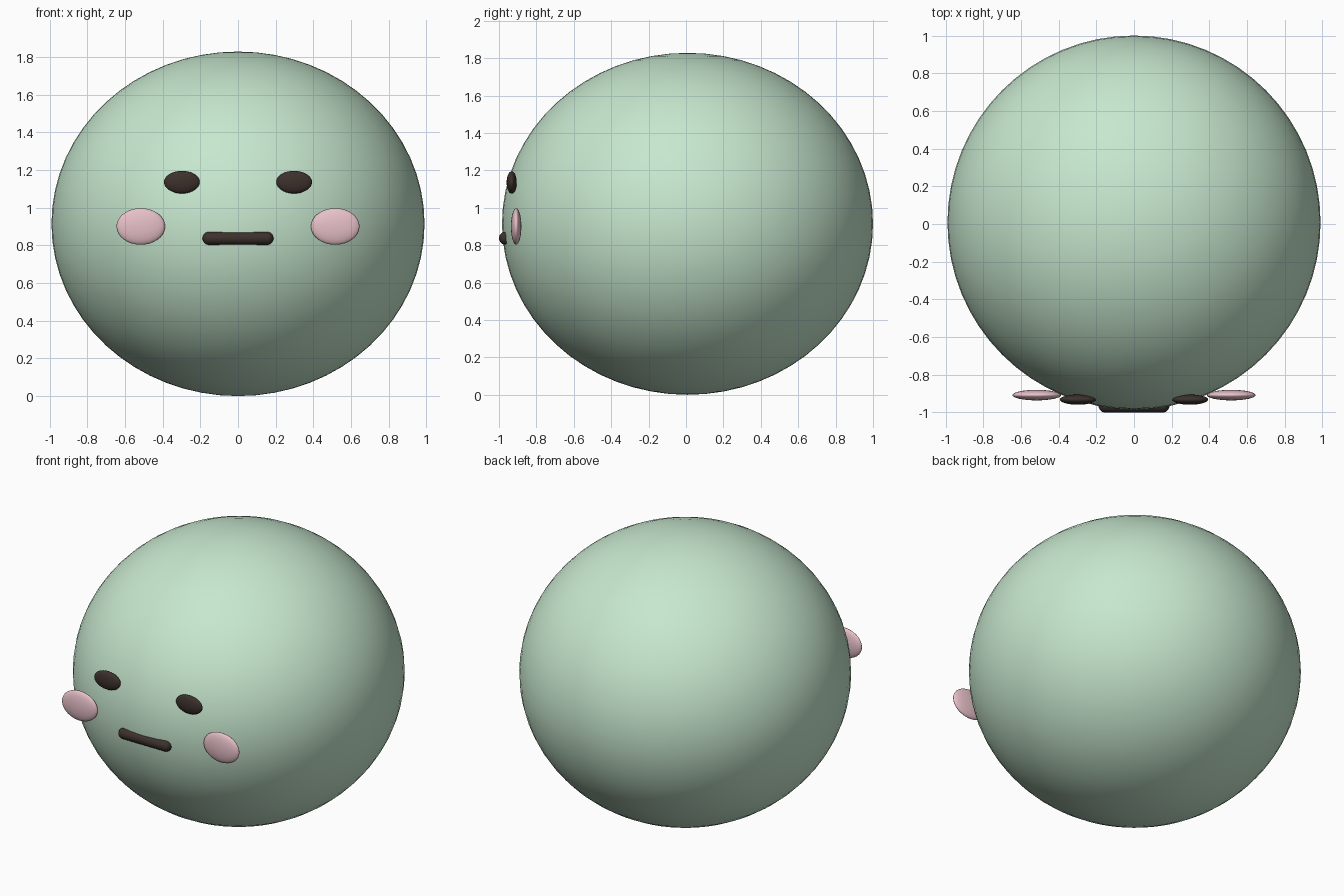
import bpy, bmesh
from mathutils import Matrix

if "Cube" in bpy.data.objects:
    bpy.data.objects.remove(bpy.data.objects["Cube"])


def material(name, rgb):
    m = bpy.data.materials.new(name)
    m.diffuse_color = (*rgb, 1)
    m.use_nodes = True
    m.node_tree.nodes["Principled BSDF"].inputs["Base Color"].default_value = m.diffuse_color
    return m


GREEN = material("soft_green", (0.57, 0.80, 0.62))
DARK = material("dark_brown", (0.045, 0.03, 0.025))
PINK = material("blush_pink", (0.80, 0.53, 0.58))


def ellipsoid(name, center, radii, mat, segments=32, rings=16, stretch_x=0):
    """Smooth ellipsoid; stretch_x pulls the two halves apart into a capsule along x."""
    bm = bmesh.new()
    bmesh.ops.create_uvsphere(bm, u_segments=segments, v_segments=rings, radius=1)
    if stretch_x:
        bmesh.ops.rotate(bm, verts=bm.verts, matrix=Matrix.Rotation(1.5707963, 3, 'Y'))
    for v in bm.verts:
        side = 1 if v.co.x > 0 else -1
        v.co = [v.co[i] * radii[i] for i in range(3)]
        v.co.x += side * stretch_x
    mesh = bpy.data.meshes.new(name)
    bm.to_mesh(mesh)
    bm.free()
    mesh.shade_smooth()
    mesh.materials.append(mat)
    obj = bpy.data.objects.new(name, mesh)
    obj.location = center
    bpy.context.collection.objects.link(obj)
    return obj


# Squashed round body
ellipsoid("body", (0, 0.008, 0.914), (0.99, 0.992, 0.914), GREEN, 64, 32)

# Eyes and cheeks, mirrored left and right
for label, s in (("left", -1), ("right", 1)):
    ellipsoid(f"eye_{label}", (s * 0.298, -0.932, 1.135), (0.095, 0.027, 0.06), DARK)
    ellipsoid(f"cheek_{label}", (s * 0.516, -0.908, 0.9), (0.129, 0.028, 0.097), PINK)

# Straight capsule mouth, half sunk into the body (odd ring count leaves no equator ring)
ellipsoid("mouth", (0, -0.965, 0.837), (0.035, 0.035, 0.035), DARK, 24, 17, stretch_x=0.153)
